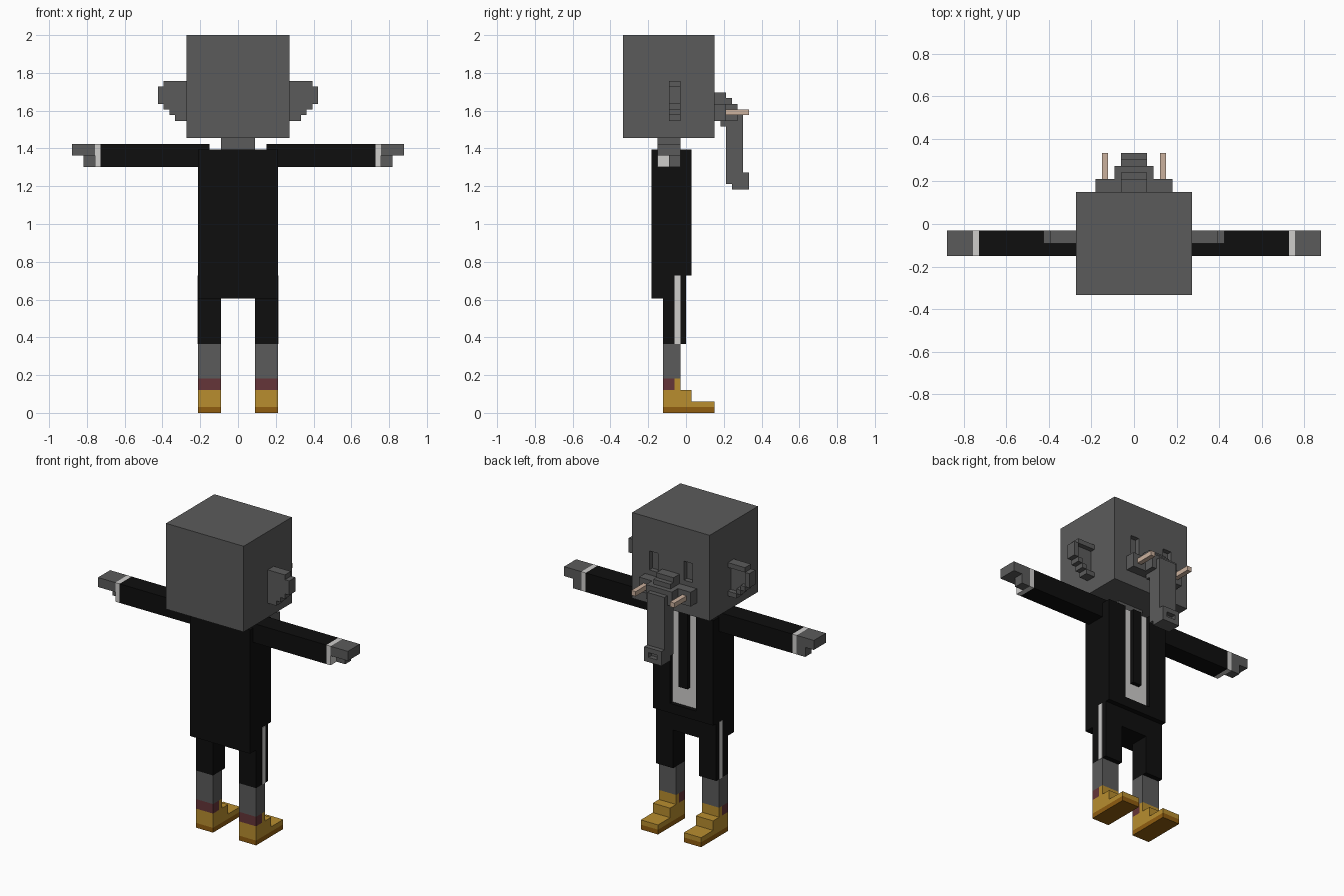
import bpy, bmesh
from mathutils import Vector

if "Cube" in bpy.data.objects:
    bpy.data.objects.remove(bpy.data.objects["Cube"])

U = 2 / 66  # one grid cell of the blocky figure


def material(name, r, g, b):
    m = bpy.data.materials.new(name)
    m.diffuse_color = (r, g, b, 1)
    m.use_nodes = True
    m.node_tree.nodes["Principled BSDF"].inputs["Base Color"].default_value = m.diffuse_color
    return m


GREY = material("skin grey", 0.105, 0.105, 0.105)
BLACK = material("suit black", 0.0045, 0.0045, 0.0045)
WHITE = material("shirt white", 0.62, 0.61, 0.6)
GOLD = material("shoe gold", 0.48, 0.27, 0.028)
BROWN = material("sole brown", 0.28, 0.11, 0.005)
MAROON = material("sock maroon", 0.13, 0.035, 0.04)
IVORY = material("tusk ivory", 0.6, 0.44, 0.34)


def blocks(name, mat, boxes, mirror=False):
    """One object from boxes (x0, x1, y0, y1, z0, z1) in grid cells."""
    bm = bmesh.new()
    for x0, x1, y0, y1, z0, z1 in boxes:
        sides = [(x0, x1), (-x1, -x0)] if mirror else [(x0, x1)]
        for a, b in sides:
            lo, hi = Vector((a, y0, z0)) * U, Vector((b, y1, z1)) * U
            for v in bmesh.ops.create_cube(bm, size=1)["verts"]:
                v.co = [lo[i] if v.co[i] < 0 else hi[i] for i in range(3)]
    me = bpy.data.meshes.new(name)
    bm.to_mesh(me)
    bm.free()
    me.materials.append(mat)
    ob = bpy.data.objects.new(name, me)
    bpy.context.collection.objects.link(ob)
    return ob


# Head with two sunken eye slots
head = blocks("head", GREY, [(-9, 9, -11, 5, 48, 66)])
cutter = blocks("eye_cutter", GREY, [(3, 5, 4, 6, 55, 59)], mirror=True)
cutter.hide_render = True
cutter.display_type = 'WIRE'
cut = head.modifiers.new("eye_slots", 'BOOLEAN')
cut.operation = 'DIFFERENCE'
cut.solver = 'EXACT'
cut.object = cutter

# Ears: stepped plate with a raised rim
ear_plate = [(9, 13, 57, 58), (9, 14, 54, 57), (9, 13, 53, 54),
             (9, 12, 52, 53), (9, 11, 51, 52)]
ear_rim = [(9, 13, 57, 58), (13, 14, 54, 57), (12, 13, 53, 54),
           (11, 12, 52, 53), (9, 11, 51, 52)]
blocks("ears", GREY,
       [(a, b, -3, -2, c, d) for a, b, c, d in ear_plate] +
       [(a, b, -2, -1, c, d) for a, b, c, d in ear_rim], mirror=True)

# Cheeks, tusks and trunk
blocks("cheeks", GREY, [(3, 6, 5, 7, 51, 54)], mirror=True)
blocks("tusks", IVORY, [(4, 5, 7, 11, 52, 53)], mirror=True)
blocks("trunk", GREY, [
    (-2, 2, 5, 7, 55, 56), (-2, 2, 5, 8, 54, 55), (-3, 3, 5, 9, 51, 54),
    (-2, 2, 6, 7, 50, 51), (-2, 2, 7, 10, 42, 51), (-2, 2, 9, 10, 51, 53),
    (-2, 2, 7, 8, 40, 42), (-2, 2, 8, 10, 39, 42)])
blocks("trunk_tip", GREY, [
    (-2, 2, 10, 11, 39, 40), (-2, 2, 10, 11, 41, 42),
    (-2, -1, 10, 11, 40, 41), (1, 2, 10, 11, 40, 41)])

# Neck and coat with an open front and a longer tail
blocks("neck", GREY, [(-3, 3, -5, -1, 46, 48)])
blocks("coat", BLACK, [
    (-7, 7, -6, -4, 20, 46), (-7, 7, -4, 0, 24, 46), (-3, 3, 0, 1, 24, 26)])
blocks("lapels", BLACK, [(3, 7, 0, 1, 24, 46)], mirror=True)
blocks("shirt", WHITE, [(-3, 3, 0, 0.15, 26, 46)])
blocks("tie", BLACK, [(-1, 1, 0, 1, 30, 46)])

# Arms, cuffs and hands with thumbs
blocks("sleeves", BLACK, [(5, 24, -5, -1, 43, 47)], mirror=True)
blocks("cuffs", WHITE, [(24, 25, -5, -1, 43, 47)], mirror=True)
blocks("hands", GREY, [(25, 29, -5, -1, 45, 47), (25, 27, -3, -1, 43, 45)],
       mirror=True)

# Trousers with a side stripe
blocks("trouser_hips", BLACK, [(-7, 7, -4, 0, 20, 24)])
blocks("trouser_legs", BLACK, [(3, 7, -4, 0, 12, 20)], mirror=True)
blocks("trouser_stripes", WHITE, [(7, 7.08, -2, -1, 12, 24)], mirror=True)

# Shins, socks and stepped shoes
blocks("shins", GREY, [(3, 7, -4, -1, 6, 12)], mirror=True)
blocks("socks", MAROON, [(3, 7, -4, -2, 4, 6)], mirror=True)
blocks("shoes", GOLD, [(3, 7, -4, 1, 1, 4), (3, 7, 1, 5, 1, 2),
                       (3, 7, -2, -1, 4, 6)], mirror=True)
blocks("soles", BROWN, [(3, 7, -4, 5, 0, 1)], mirror=True)
